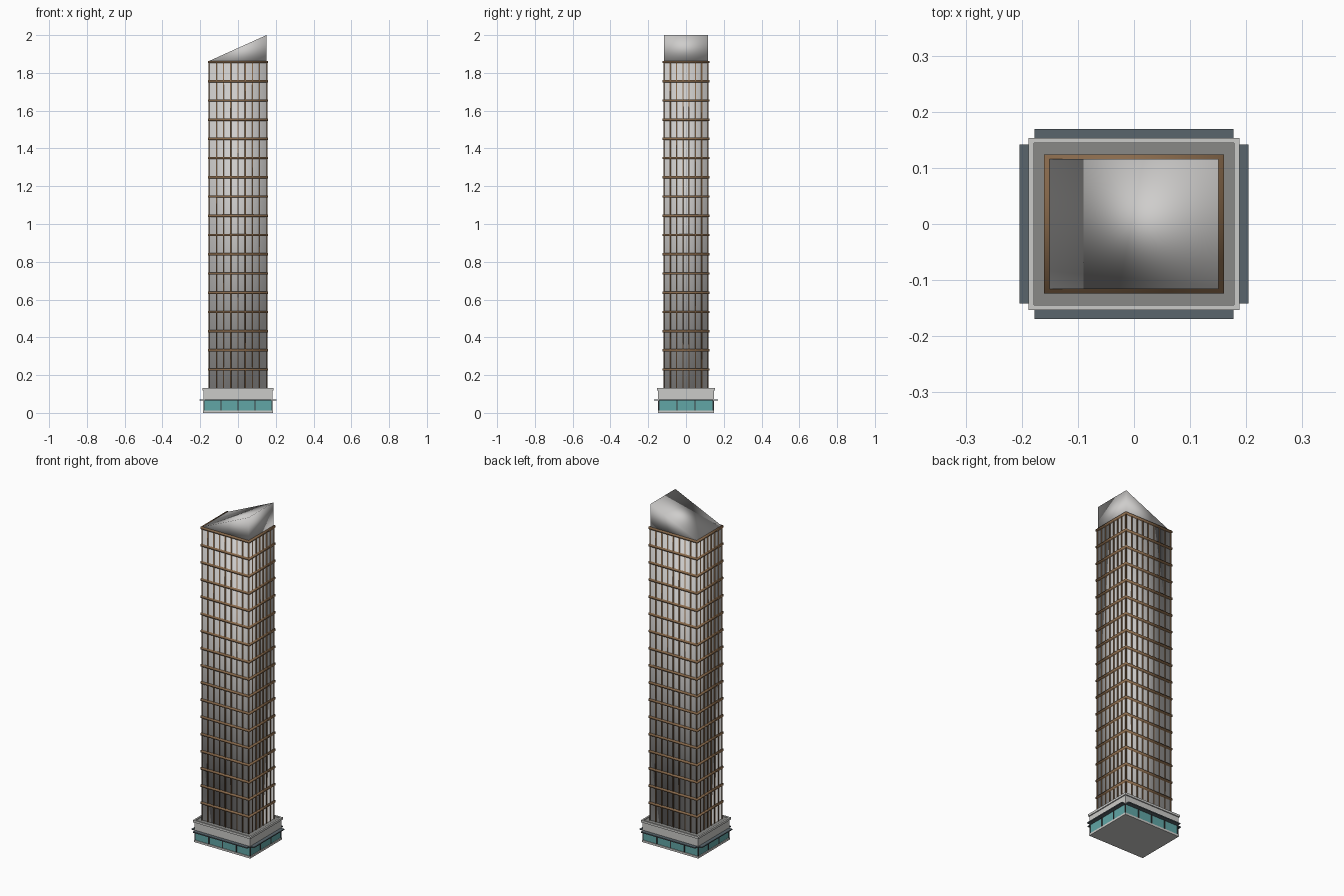
import bpy
import bmesh
from mathutils import Vector

default = bpy.data.objects.get("Cube")
if default:
    bpy.data.objects.remove(default)


def material(name, colour):
    mat = bpy.data.materials.new(name)
    mat.use_nodes = True
    rgba = (*colour, 1)
    mat.diffuse_color = rgba
    mat.node_tree.nodes["Principled BSDF"].inputs["Base Color"].default_value = rgba
    return mat


silver = material("silver cladding", (0.62, 0.61, 0.60))
bronze = material("bronze trim", (0.26, 0.15, 0.075))
stone = material("pale stone", (0.60, 0.60, 0.58))
roof_grey = material("roof grey", (0.25, 0.25, 0.24))
slate = material("slate awning", (0.10, 0.13, 0.15))
teal = material("teal glass", (0.12, 0.38, 0.38))
dark = material("dark frame", (0.04, 0.045, 0.05))


def add_box(bm, x, y, z):
    """Add a box from three (low, high) ranges."""
    size = Vector((x[1] - x[0], y[1] - y[0], z[1] - z[0]))
    middle = Vector((sum(x), sum(y), sum(z))) / 2
    verts = bmesh.ops.create_cube(bm, size=1)["verts"]
    for v in verts:
        v.co = Vector(a * b for a, b in zip(v.co, size)) + middle
    return verts


def finish(bm, name, mat, smooth=False):
    mesh = bpy.data.meshes.new(name)
    for face in bm.faces:
        face.smooth = smooth
    bm.to_mesh(mesh)
    bm.free()
    mesh.materials.append(mat)
    obj = bpy.data.objects.new(name, mesh)
    bpy.context.collection.objects.link(obj)
    return obj


def block(name, hx, hy, z0, z1, mat, smooth=False):
    bm = bmesh.new()
    add_box(bm, (-hx, hx), (-hy, hy), (z0, z1))
    return finish(bm, name, mat, smooth)


def add_posts(bm, hx, hy, bays_x, bays_y, width, z):
    """Add evenly spaced posts round all four walls, corners included."""
    w = width / 2
    for i in range(bays_x + 1):
        x = -hx + 2 * hx * i / bays_x
        for y in (-hy, hy):
            add_box(bm, (x - w, x + w), (y - w, y + w), z)
    for i in range(1, bays_y):
        y = -hy + 2 * hy * i / bays_y
        for x in (-hx, hx):
            add_box(bm, (x - w, x + w), (y - w, y + w), z)


# Street level: plinth, shop glazing and its frames
block("plinth", 0.184, 0.148, 0, 0.012, stone)
block("shop_glazing", 0.18, 0.144, 0.012, 0.066, teal)
bm = bmesh.new()
add_posts(bm, 0.18, 0.144, 4, 3, 0.006, (0.012, 0.066))
finish(bm, "shop_frames", dark)

# Awnings on the four sides
bm = bmesh.new()
for side in (-1, 1):
    add_box(bm, (-0.177, 0.177), sorted((side * 0.14, side * 0.169)), (0.065, 0.071))
    add_box(bm, sorted((side * 0.17, side * 0.204)), (-0.142, 0.142), (0.065, 0.071))
finish(bm, "awnings", slate)

# Podium wall, parapet rim and sunken roof
block("podium", 0.182, 0.147, 0.066, 0.122, stone)
block("podium_roof", 0.179, 0.144, 0.12, 0.126, roof_grey)
bm = bmesh.new()
for side in (-1, 1):
    add_box(bm, (-0.188, 0.188), sorted((side * 0.144, side * 0.153)), (0.118, 0.131))
    add_box(bm, sorted((side * 0.178, side * 0.188)), (-0.144, 0.144), (0.118, 0.131))
finish(bm, "podium_parapet", stone)

# Tower shaft with softly blended shading
TOP = 1.864
block("tower_shaft", 0.152, 0.116, 0.122, TOP - 0.004, silver, smooth=True)

# Vertical mullions
bm = bmesh.new()
add_posts(bm, 0.153, 0.117, 8, 7, 0.006, (0.126, TOP - 0.004))
finish(bm, "mullions", bronze, smooth=True)

# Floor bands
bm = bmesh.new()
for floor in range(17):
    z = TOP - 0.006 - floor * 0.1018
    add_box(bm, (-0.16, 0.16), (-0.124, 0.124), (z - 0.006, z + 0.006))
finish(bm, "floor_bands", bronze, smooth=True)

# Sloping roof wedge, low on the right and high on the left
bm = bmesh.new()
verts = add_box(bm, (-0.151, 0.151), (-0.116, 0.116), (TOP, 2.0))
for v in verts:
    if v.co.x < 0:
        v.co.z = TOP
bmesh.ops.remove_doubles(bm, verts=bm.verts, dist=0.0001)
finish(bm, "roof_wedge", silver, smooth=True)
